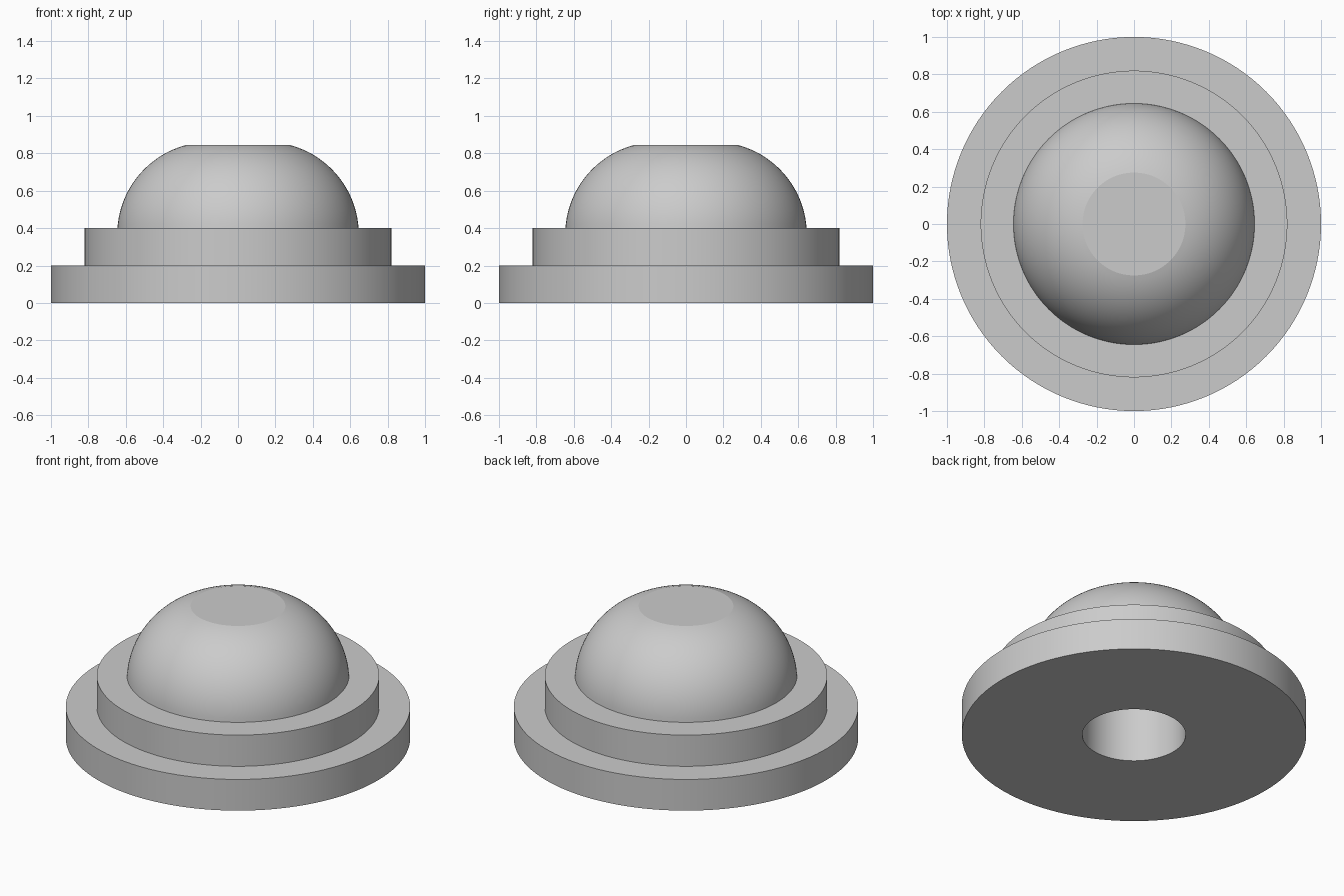
import bpy, math

cube = bpy.data.objects.get("Cube")
if cube:
    bpy.data.objects.remove(cube, do_unlink=True)

grey = bpy.data.materials.new("plain_grey")
grey.use_nodes = True
grey.diffuse_color = (0.6, 0.6, 0.6, 1)
grey.node_tree.nodes["Principled BSDF"].inputs["Base Color"].default_value = (0.6, 0.6, 0.6, 1)

SEGMENTS = 128
HOLE_RADIUS = 0.3


def lathe(name, profile, closed):
    """Spin (radius, height) points around z; radius 0 becomes a pole."""
    verts, rings, faces = [], [], []
    for r, z in profile:
        count = SEGMENTS if r > 0 else 1
        start = len(verts)
        for i in range(count):
            a = math.tau * i / SEGMENTS
            verts.append((r * math.cos(a), r * math.sin(a), z))
        rings.append([start + i % count for i in range(SEGMENTS)])
    pairs = list(zip(rings, rings[1:]))
    if closed:
        pairs.append((rings[-1], rings[0]))
    for low, high in pairs:
        for i in range(SEGMENTS):
            j = (i + 1) % SEGMENTS
            face = [low[i], low[j], high[j], high[i]]
            faces.append(list(dict.fromkeys(face)))
    mesh = bpy.data.meshes.new(name)
    mesh.from_pydata(verts, [], faces)
    mesh.materials.append(grey)
    obj = bpy.data.objects.new(name, mesh)
    bpy.context.collection.objects.link(obj)
    bpy.ops.object.select_all(action='DESELECT')
    obj.select_set(True)
    bpy.context.view_layer.objects.active = obj
    bpy.ops.object.shade_smooth_by_angle(angle=math.radians(12))
    return obj


# Stepped base with a round bore from below
lathe("stepped_base", [(HOLE_RADIUS, 0), (1, 0), (1, 0.2), (0.82, 0.2),
                       (0.82, 0.4), (HOLE_RADIUS, 0.4)], True)

# Rounded dome with a flat top, closing the bore
cx, cz, radius = 0.15, 0.365, 0.496
first = math.asin((0.4 - cz) / radius)
last = math.asin((0.845 - cz) / radius)
STEPS = 24
arc = []
for k in range(STEPS + 1):
    a = first + (last - first) * k / STEPS
    arc.append((cx + radius * math.cos(a), cz + radius * math.sin(a)))
lathe("flat_topped_dome", [(0, 0.4)] + arc + [(0, 0.845)], False)
